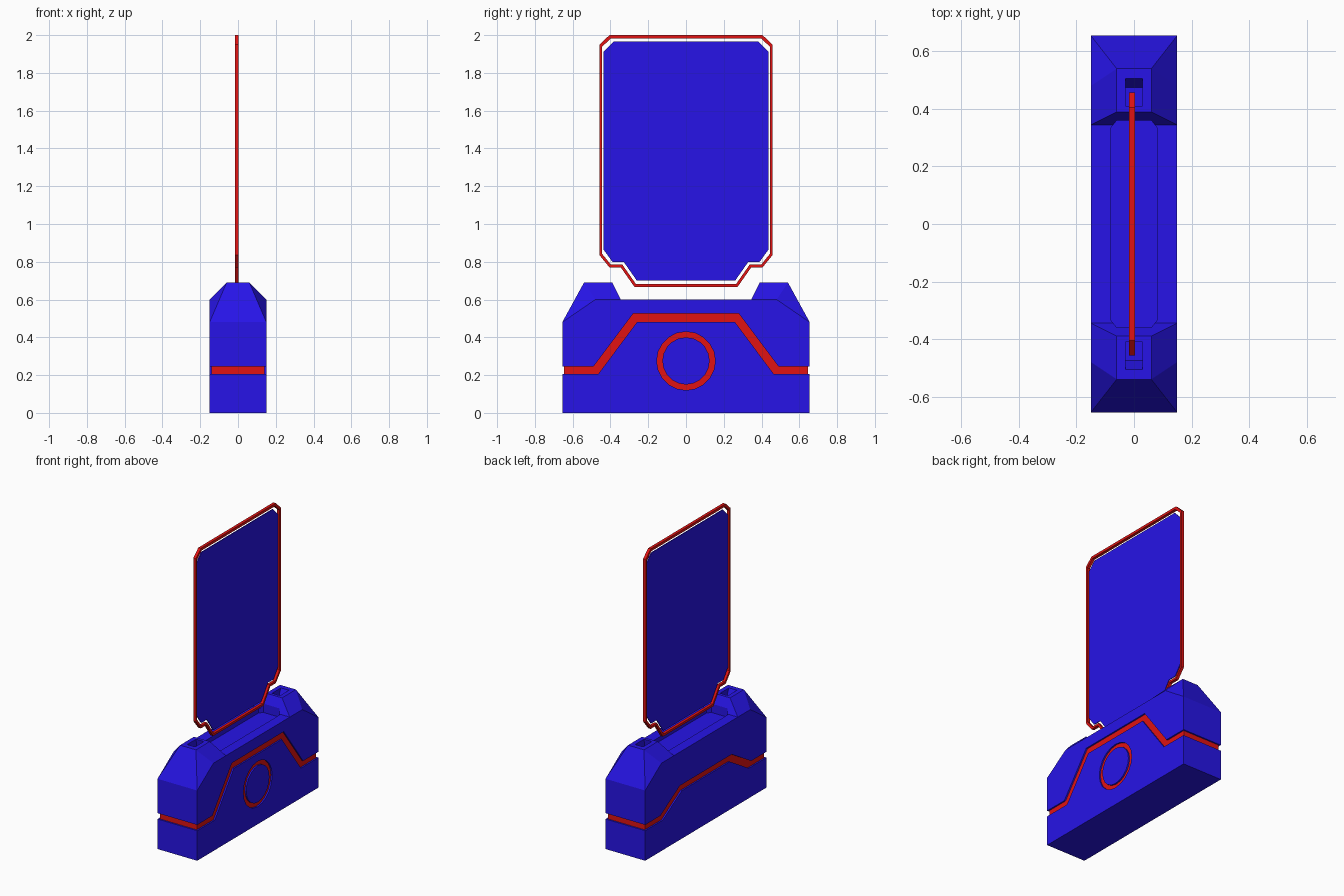
import bpy, bmesh
from math import cos, sin, tau

if "Cube" in bpy.data.objects:
    bpy.data.objects.remove(bpy.data.objects["Cube"])


def material(name, color):
    m = bpy.data.materials.new(name)
    m.diffuse_color = color
    m.use_nodes = True
    m.node_tree.nodes["Principled BSDF"].inputs["Base Color"].default_value = m.diffuse_color
    return m


BLUE = material("blue", (0.02, 0.007, 0.8, 1))
RED = material("red", (0.75, 0.006, 0.006, 1))


def finish(name, bm, mat):
    bmesh.ops.recalc_face_normals(bm, faces=bm.faces)
    me = bpy.data.meshes.new(name)
    bm.to_mesh(me)
    bm.free()
    ob = bpy.data.objects.new(name, me)
    bpy.context.collection.objects.link(ob)
    me.materials.append(mat)
    return ob


def place(p, d, axis):
    return (d, p[0], p[1]) if axis == 'x' else (p[0], p[1], d)


def prism(name, pts, a, b, mat=BLUE, axis='x'):
    """Polygon extruded from a to b along an axis."""
    bm = bmesh.new()
    lo = [bm.verts.new(place(p, a, axis)) for p in pts]
    hi = [bm.verts.new(place(p, b, axis)) for p in pts]
    bm.faces.new(lo)
    bm.faces.new(hi)
    for i in range(len(pts)):
        j = (i + 1) % len(pts)
        bm.faces.new((lo[i], lo[j], hi[j], hi[i]))
    return finish(name, bm, mat)


def frame(name, outer, inner, a, b, mat=RED):
    """Closed band between two matching outlines, extruded along x."""
    bm = bmesh.new()
    rings = [[bm.verts.new(place(p, d, 'x')) for p in pts]
             for pts, d in ((outer, a), (outer, b), (inner, b), (inner, a))]
    n = len(outer)
    for k in range(4):
        r, s = rings[k], rings[(k + 1) % 4]
        for i in range(n):
            j = (i + 1) % n
            bm.faces.new((r[i], r[j], s[j], s[i]))
    return finish(name, bm, mat)


def rect(u0, u1, v0, v1):
    return [(u0, v0), (u1, v0), (u1, v1), (u0, v1)]


def mirrored(half):
    return half + [(-u, v) for u, v in reversed(half)]


def circle(r, n=20):
    return [(r * cos(tau * i / n), 0.275 + r * sin(tau * i / n)) for i in range(n)]


def cut(ob, cutter):
    mod = ob.modifiers.new("cut", 'BOOLEAN')
    mod.operation = 'DIFFERENCE'
    mod.solver = 'EXACT'
    mod.object = cutter
    bpy.context.view_layer.objects.active = ob
    bpy.ops.object.modifier_apply(modifier=mod.name)
    bpy.data.objects.remove(cutter)


# Pedestal with two chamfered end towers: one quarter, mirrored in x and y
W, L = 0.15, 0.655
end, shoulder, foot = (W, L, 0.48), (W, 0.48, 0.6), (W, 0.345, 0.6)
tip_out, tip_in = (0.06, 0.54, 0.69), (0.06, 0.39, 0.69)


def mid(p):
    return (0, p[1], p[2])


quarter = [
    [(W, 0, 0), (W, L, 0), end, shoulder, foot, (W, 0, 0.6)],
    [(0, L, 0), (W, L, 0), end, mid(end)],
    [(0, 0, 0), (W, 0, 0), (W, L, 0), (0, L, 0)],
    [mid(end), end, tip_out, mid(tip_out)],
    [end, shoulder, tip_out],
    [shoulder, foot, tip_in, tip_out],
    [mid(tip_out), tip_out, tip_in, mid(tip_in)],
    [mid(tip_in), tip_in, foot, mid(foot)],
    [mid(foot), foot, (W, 0, 0.6), (0, 0, 0.6)],
]
bm = bmesh.new()
for sx in (1, -1):
    for sy in (1, -1):
        for f in quarter:
            bm.faces.new([bm.verts.new((sx * x, sy * y, z)) for x, y, z in f])
bmesh.ops.remove_doubles(bm, verts=bm.verts, dist=1e-4)
bmesh.ops.dissolve_limit(bm, angle_limit=0.01, verts=bm.verts, edges=bm.edges)
pedestal = finish("pedestal", bm, BLUE)

# Shallow channel under the screen
cut(pedestal, prism("channel_cutter",
                    [(0.08, -0.335), (0.08, 0.335), (0.06, 0.36), (-0.06, 0.36),
                     (-0.08, 0.335), (-0.08, -0.335), (-0.06, -0.36), (0.06, -0.36)],
                    0.57, 0.75, axis='z'))

# Slanted pockets in the tower tops
for s in (1, -1):
    pocket = [(0.415, 0.72), (0.52, 0.72), (0.475, 0.62), (0.40, 0.62)]
    cut(pedestal, prism("pocket_cutter", [(s * y, z) for y, z in pocket], -0.03, 0.03))


# Stripe sunk into both long sides, with a lower peak on the left side
def stripe(length, peak, drop):
    return mirrored([(length, 0.205), (length, 0.245), (0.49, 0.245), (0.28, peak)]) \
        + [(-0.465, 0.205), (-0.26, peak - drop), (0.26, peak - drop), (0.465, 0.205)]


for name, s, peak, drop in (("right_stripe", 1, 0.525, 0.045),
                            ("left_stripe", -1, 0.37, 0.042)):
    cut(pedestal, prism("stripe_cutter", stripe(0.7, peak, drop), s * 0.13, s * 0.2))
    prism(name, stripe(0.645, peak, drop), s * 0.13, s * 0.14, RED)

# Stripe across both ends
for name, s in (("back_stripe", 1), ("front_stripe", -1)):
    cut(pedestal, prism("end_cutter", rect(s * 0.635, s * 0.7, 0.205, 0.245), -0.2, 0.2))
    prism(name, rect(s * 0.635, s * 0.645, 0.205, 0.245), -0.14, 0.14, RED)

# Round emblem border on the right side
cut(pedestal, frame("ring_cutter", circle(0.155), circle(0.125), 0.13, 0.2))
frame("emblem_ring", circle(0.155), circle(0.125), 0.13, 0.14)

# Floating screen panel and its surrounding frame
prism("screen_panel", mirrored([(0.26, 0.70), (0.33, 0.80), (0.39, 0.80), (0.437, 0.865),
                                (0.437, 1.912), (0.385, 1.965)]), -0.01, -0.004)
frame("screen_frame",
      mirrored([(0.273, 0.667), (0.345, 0.77), (0.405, 0.77), (0.458, 0.835),
                (0.458, 1.95), (0.405, 2.0)]),
      mirrored([(0.265, 0.682), (0.337, 0.785), (0.398, 0.785), (0.445, 0.843),
                (0.445, 1.938), (0.397, 1.983)]),
      -0.017, 0.003)
